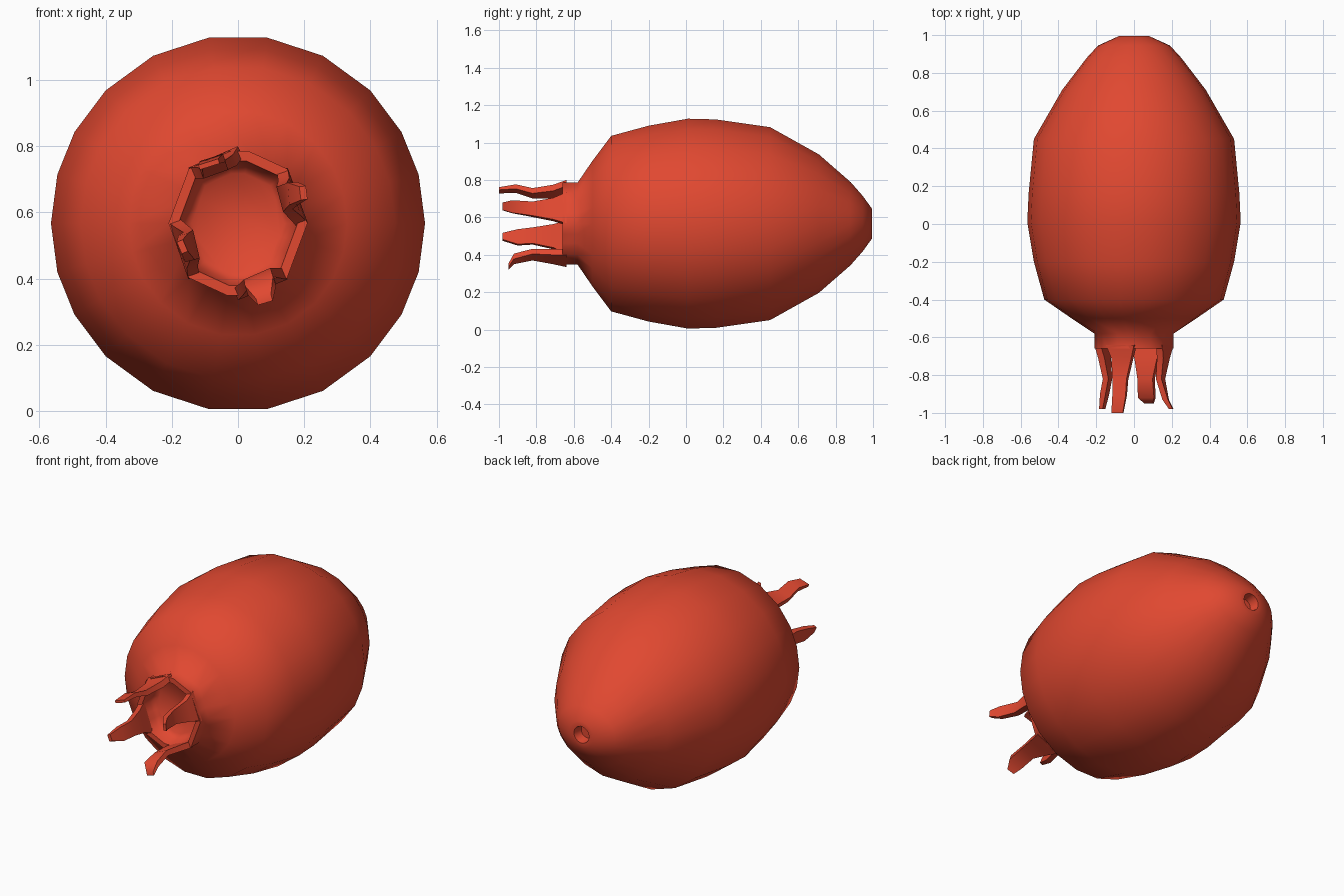
import bpy, bmesh, math
from mathutils import Vector

if "Cube" in bpy.data.objects:
    bpy.data.objects.remove(bpy.data.objects["Cube"])

CZ = 0.567  # height of the fruit's long axis

red = bpy.data.materials.new("fruit_red")
red.diffuse_color = (0.75, 0.065, 0.03, 1)
red.use_nodes = True
red.node_tree.nodes["Principled BSDF"].inputs["Base Color"].default_value = red.diffuse_color


def loft(name, rings, cap_start=True, cap_end=True, smooth=60):
    """Skin a list of equal-length closed rings of points."""
    bm = bmesh.new()
    loops = [[bm.verts.new(p) for p in ring] for ring in rings]
    n = len(loops[0])
    for a, b in zip(loops, loops[1:]):
        for i in range(n):
            j = (i + 1) % n
            bm.faces.new((a[i], a[j], b[j], b[i]))
    if cap_start:
        bm.faces.new(loops[0])
    if cap_end:
        bm.faces.new(loops[-1])
    bmesh.ops.recalc_face_normals(bm, faces=bm.faces)
    me = bpy.data.meshes.new(name)
    bm.to_mesh(me)
    bm.free()
    me.materials.append(red)
    ob = bpy.data.objects.new(name, me)
    bpy.context.collection.objects.link(ob)
    bpy.ops.object.select_all(action='DESELECT')
    ob.select_set(True)
    bpy.context.view_layer.objects.active = ob
    bpy.ops.object.shade_smooth_by_angle(angle=math.radians(smooth))
    return ob


# Fruit body: 22 sides, flat top and bottom edges
quarter = [15, 29, 45, 63, 81]
half = [0] + quarter + [180 - a for a in reversed(quarter)]
angles = [math.radians(a) for a in half + [a + 180 for a in half]]


def ring(y, rx, rz, octagon=False):
    pts = []
    for t in angles:
        k = 1.0
        if octagon:
            e = math.pi / 8
            k = math.cos(e) / math.cos((t % (2 * e)) - e)
        pts.append((k * rx * math.cos(t), y, CZ + k * rz * math.sin(t)))
    return pts


profile = [  # y, half width, half height, octagonal
    (-0.575, 0.14, 0.16, True),    # floor of the crown cup
    (-0.60, 0.165, 0.185, True),
    (-0.66, 0.18, 0.20, True),
    (-0.66, 0.21, 0.233, True),    # crown rim
    (-0.58, 0.21, 0.233, True),
    (-0.50, 0.33, 0.34, False),
    (-0.40, 0.475, 0.475, False),
    (-0.20, 0.53, 0.53, False),
    (0.01, 0.565, 0.568, False),
    (0.16, 0.558, 0.564, False),
    (0.45, 0.53, 0.522, False),
    (0.71, 0.38, 0.375, False),
    (0.88, 0.25, 0.225, False),
    (0.945, 0.19, 0.15, False),
    (0.995, 0.08, 0.08, False),
    (0.995, 0.05, 0.05, False),    # stem pit
    (0.94, 0.04, 0.04, False),
]
loft("fruit_body", [ring(*p) for p in profile])


# Crown sepals: each grows from one edge of the octagonal rim
def sepal(name, sections):
    """sections: (y, edge point a, edge point b, thickness), points in x/z."""
    rings = []
    for y, a, b, t in sections:
        a, b = Vector((a[0], y, a[1])), Vector((b[0], y, b[1]))
        mid = (a + b) / 2
        along = (b - a).normalized()
        inward = Vector((-along.z, 0, along.x))
        if inward.dot(Vector((-mid.x, 0, CZ - mid.z))) < 0:
            inward = -inward
        inward *= t
        rings.append([a, b, b + inward, a + inward])
    loft(name, rings, smooth=50)


sepal("sepal_top", [
    (-0.64, (-0.15, 0.735), (0.0, 0.80), 0.035),
    (-0.71, (-0.12, 0.735), (-0.015, 0.775), 0.035),
    (-0.82, (-0.115, 0.73), (-0.04, 0.757), 0.03),
    (-0.91, (-0.115, 0.755), (-0.045, 0.777), 0.025),
    (-1.00, (-0.12, 0.743), (-0.06, 0.762), 0.015)])
sepal("sepal_right", [
    (-0.64, (0.15, 0.735), (0.21, 0.57), 0.035),
    (-0.71, (0.155, 0.705), (0.19, 0.59), 0.035),
    (-0.82, (0.145, 0.685), (0.165, 0.61), 0.03),
    (-0.93, (0.18, 0.692), (0.185, 0.625), 0.03),
    (-0.98, (0.205, 0.68), (0.21, 0.64), 0.02)])
sepal("sepal_bottom", [
    (-0.64, (0.0, 0.335), (0.15, 0.398), 0.035),
    (-0.71, (0.015, 0.35), (0.135, 0.40), 0.035),
    (-0.82, (0.03, 0.37), (0.11, 0.405), 0.03),
    (-0.92, (0.03, 0.35), (0.115, 0.378), 0.03),
    (-0.95, (0.06, 0.32), (0.105, 0.333), 0.02)])
sepal("sepal_left", [
    (-0.64, (-0.21, 0.57), (-0.15, 0.398), 0.035),
    (-0.71, (-0.19, 0.555), (-0.155, 0.43), 0.035),
    (-0.82, (-0.165, 0.54), (-0.145, 0.455), 0.03),
    (-0.90, (-0.18, 0.53), (-0.16, 0.45), 0.03),
    (-0.98, (-0.185, 0.51), (-0.17, 0.475), 0.02)])
